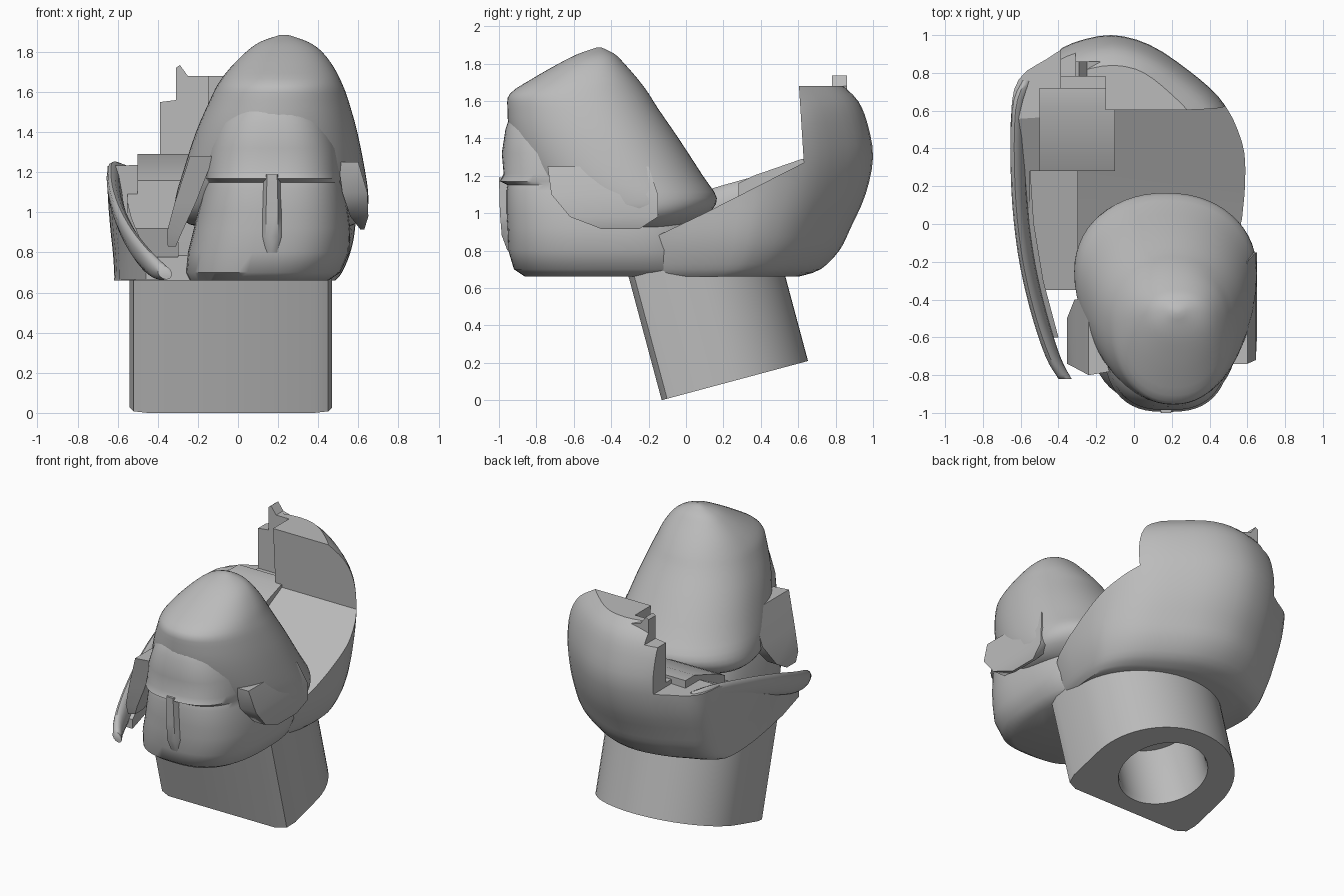
import bpy, bmesh, math
from mathutils import Matrix, Vector

if "Cube" in bpy.data.objects:
    bpy.data.objects.remove(bpy.data.objects["Cube"])

mat = bpy.data.materials.new("clay grey")
mat.diffuse_color = (0.5, 0.5, 0.5, 1)
mat.use_nodes = True
mat.node_tree.nodes["Principled BSDF"].inputs["Base Color"].default_value = mat.diffuse_color


def finish(name, bm, angle=35):
    bmesh.ops.recalc_face_normals(bm, faces=bm.faces)
    me = bpy.data.meshes.new(name)
    bm.to_mesh(me)
    bm.free()
    ob = bpy.data.objects.new(name, me)
    bpy.context.collection.objects.link(ob)
    me.materials.append(mat)
    smooth(ob, angle)
    return ob


def activate(ob):
    bpy.ops.object.select_all(action='DESELECT')
    ob.select_set(True)
    bpy.context.view_layer.objects.active = ob


def smooth(ob, angle=35):
    activate(ob)
    bpy.ops.object.shade_smooth_by_angle(angle=math.radians(angle))


def loft(name, rings, angle=35):
    """Skin a stack of closed rings and cap both ends."""
    bm = bmesh.new()
    vs = [[bm.verts.new(p) for p in r] for r in rings]
    n = len(vs[0])
    for a, b in zip(vs, vs[1:]):
        for i in range(n):
            j = (i + 1) % n
            bm.faces.new((a[i], a[j], b[j], b[i]))
    bm.faces.new(vs[0][::-1])
    bm.faces.new(vs[-1])
    return finish(name, bm, angle)


def oval(z, x0, x1, y0, y1, n=2.2, mid=0.5, count=56):
    """Superellipse ring; mid places its widest point along y."""
    ring, ym = [], y0 + (y1 - y0) * mid
    for i in range(count):
        t = 2 * math.pi * i / count
        c, s = math.cos(t), math.sin(t)
        ry = (y1 - ym) if s > 0 else (ym - y0)
        ring.append(((x0 + x1) / 2 + (x1 - x0) / 2 * math.copysign(abs(c) ** (2 / n), c),
                     ym + ry * math.copysign(abs(s) ** (2 / n), s), z))
    return ring


def spline(rows, steps=4):
    """Catmull-Rom refinement of a table of rows."""
    out = []
    for i in range(len(rows) - 1):
        p0, p1, p2, p3 = (rows[max(i - 1, 0)], rows[i], rows[i + 1],
                          rows[min(i + 2, len(rows) - 1)])
        for k in range(steps):
            t = k / steps
            out.append([0.5 * (2 * b + (c - a) * t + (2 * a - 5 * b + 4 * c - d) * t * t
                               + (3 * b - a - 3 * c + d) * t ** 3)
                        for a, b, c, d in zip(p0, p1, p2, p3)])
    return out + [list(rows[-1])]


def side_prism(name, prof, x0, x1):
    """Extrude a (y, z) profile along x."""
    return loft(name, [[(x, y, z) for y, z in prof] for x in (x0, x1)])


def front_prism(name, prof, y0, y1):
    """Extrude an (x, z) profile along y."""
    return loft(name, [[(x, y, z) for x, z in prof] for y in (y0, y1)])


def cut(ob, cutter):
    m = ob.modifiers.new("cut", 'BOOLEAN')
    m.operation, m.solver, m.object = 'DIFFERENCE', 'EXACT', cutter
    activate(ob)
    bpy.ops.object.modifier_apply(modifier=m.name)
    bpy.data.objects.remove(cutter)
    smooth(ob)


# Tilted stem: flat front, rounded back, round socket underneath
tilt = Matrix.Translation((0, -0.13, 0)) @ Matrix.Rotation(math.radians(15), 4, 'X')
outline = [(-0.45, 0), (0.38, 0), (0.45, 0.03), (0.47, 0.1)]
outline += [(-0.035 + 0.505 * math.cos(t), 0.35 + 0.46 * math.sin(t))
            for t in [math.pi * i / 28 for i in range(29)]]
outline += [(-0.54, 0.1), (-0.52, 0.03)]
stem = loft("stem", [[tilt @ Vector((x, y, z)) for x, y in outline] for z in (0, 0.72)])
socket = loft("socket_cutter", [[tilt @ Vector(p) for p in
              oval(z, -0.035 - r, -0.035 + r, 0.39 - r, 0.39 + r, 2)]
              for z, r in ((-0.05, 0.30), (0.04, 0.28), (0.45, 0.28))])
cut(stem, socket)

# Hull with rounded stern and upright back wall: plan outline scaled per height
plan = spline([(0.40, -0.35), (0.55, -0.1), (0.59, 0.3), (0.55, 0.5), (0.45, 0.67),
               (0.28, 0.82), (0.08, 0.95), (-0.12, 1.0), (-0.32, 0.96), (-0.46, 0.88),
               (-0.61, 0.77), (-0.65, 0.55), (-0.62, 0), (-0.54, -0.35)], 3)
levels = spline([(0.66, 0.82, 0.95, 0.60), (0.70, 0.88, 0.95, 0.72), (0.80, 0.95, 0.96, 0.82),
                 (0.92, 0.99, 0.98, 0.88), (1.10, 1.0, 1.0, 0.96), (1.30, 1.0, 1.0, 1.0),
                 (1.48, 0.98, 1.0, 0.97), (1.60, 0.88, 0.95, 0.92), (1.68, 0.7, 0.9, 0.84)], 3)
hull = loft("hull", [[(x * (sr if x > 0 else sl), y * (sy if y > 0 else 1), z)
                      for x, y in plan] for z, sr, sl, sy in levels])
cut(hull, side_prism("deck_cutter", [(-0.8, 0.55), (-0.36, 0.78), (0.1, 1.0), (0.63, 1.27),
                                     (0.59, 1.9), (-0.8, 1.9)], -1, 1))
cut(hull, front_prism("shoulder_cutter", [(-1, 1.22), (-0.39, 1.24), (-0.39, 1.55),
                                          (-0.31, 1.56), (-0.31, 1.9), (-1, 1.9)], 0.1, 1.2))
cut(hull, side_prism("notch_cutter", [(0.5, 1.27), (0.78, 1.27), (0.78, 1.9), (0.5, 1.9)],
                     -0.7, -0.15))
cut(hull, side_prism("channel_cutter", [(-0.6, 0.72), (0.28, 0.92), (0.28, 1.5), (-0.6, 1.5)],
                     -0.55, -0.30))

# Raised block on the deck and a small spike on the back wall
side_prism("deck_block", [(0.28, 0.9), (0.28, 1.16), (0.36, 1.2), (0.62, 1.29),
                          (0.72, 1.29), (0.72, 0.9)], -0.5, -0.1)
front_prism("wall_spike", [(-0.31, 1.5), (-0.31, 1.72), (-0.29, 1.735), (-0.25, 1.68),
                           (-0.18, 1.66), (-0.18, 1.5)], 0.78, 0.86)

# Long curved side rail sweeping down to the front
path = spline([(-0.56, 0.76, 1.19, 0.05), (-0.61, 0.6, 1.18, 0.07), (-0.61, 0.2, 1.07, 0.08),
               (-0.575, -0.15, 0.95, 0.085), (-0.51, -0.45, 0.83, 0.085),
               (-0.43, -0.7, 0.74, 0.07), (-0.365, -0.82, 0.70, 0.035)], 4)
loft("side_rail", [[(x + 0.035 * math.cos(a) - 0.25 * h * math.sin(a), y,
                     z + h * math.sin(a)) for a in [math.tau * i / 12 for i in range(12)]]
                   for x, y, z, h in path], 50)

# Panel under the rail, running forward from the hull
loft("rail_panel", [[(x, y, 0.665), (x, y, z), (x + 0.06, y, z), (x + 0.06, y, 0.665)]
                    for x, y, z in ((-0.61, 0.3, 1.05), (-0.59, 0, 0.97), (-0.54, -0.3, 0.85),
                                    (-0.46, -0.6, 0.73))])

# Head below the helmet, with brow ledge and chin: z, left, right, front, back
head = [(0.66, -0.24, 0.45, -0.86, 0.1), (0.70, -0.26, 0.51, -0.92, 0.1),
        (0.80, -0.25, 0.555, -0.95, 0.1), (0.92, -0.22, 0.56, -0.955, 0.05),
        (1.00, -0.20, 0.55, -0.96, 0.0), (1.12, -0.17, 0.53, -0.96, -0.1),
        (1.15, -0.16, 0.52, -0.955, -0.1), (1.17, -0.17, 0.52, -0.995, -0.1),
        (1.21, -0.17, 0.52, -0.975, -0.1), (1.32, -0.15, 0.51, -0.985, -0.1),
        (1.45, -0.11, 0.47, -0.965, -0.1), (1.55, -0.03, 0.40, -0.93, -0.2),
        (1.62, 0.09, 0.30, -0.87, -0.3)]
loft("head", [oval(z, a, b, c, d, 2.7) for z, a, b, c, d in head], 40)

# Nose ridge
loft("nose", [[(0.17 - w, -0.93, z), (0.17 - w * 0.5, y, z), (0.17 + w * 0.5, y, z),
               (0.17 + w, -0.93, z)]
              for z, w, y in ((0.80, 0.04, -0.955), (0.88, 0.06, -0.985),
                              (1.0, 0.06, -0.995), (1.19, 0.05, -1.0))], 60)

# Tall helmet dome: z, left, right, front, back
dome = [(0.915, -0.12, 0.50, -0.50, -0.05), (0.94, -0.24, 0.58, -0.60, 0.02),
        (1.0, -0.31, 0.64, -0.70, 0.12), (1.08, -0.31, 0.65, -0.79, 0.165),
        (1.2, -0.275, 0.635, -0.88, 0.09), (1.4, -0.21, 0.595, -0.94, -0.04),
        (1.56, -0.14, 0.55, -0.955, -0.15), (1.64, -0.10, 0.52, -0.94, -0.20),
        (1.72, -0.04, 0.48, -0.82, -0.26), (1.80, 0.04, 0.42, -0.68, -0.33),
        (1.85, 0.11, 0.35, -0.58, -0.38), (1.885, 0.21, 0.25, -0.48, -0.45)]
loft("helmet", [oval(z, a, b, c, d, 2.15, 0.55) for z, a, b, c, d in spline(dome, 3)], 45)

# Helmet cheek flaps: outer tips hanging beside the face
loft("left_flap", [[(x0, y0, z), (x1, y0 + 0.02, z), (x1, y1, z), (x0, y1, z)]
                   for z, x0, x1, y0, y1 in ((0.83, -0.35, -0.31, -0.72, -0.62),
                                             (0.90, -0.355, -0.28, -0.74, -0.50),
                                             (1.05, -0.315, -0.21, -0.76, -0.40),
                                             (1.28, -0.24, -0.12, -0.80, -0.40))], 60)
loft("right_flap", [[(x0, y0, z), (x1, y0, z), (x1, y1, z), (x0, y1, z)]
                    for z, x0, x1, y0, y1 in ((0.915, 0.61, 0.63, -0.45, -0.25),
                                              (0.98, 0.56, 0.65, -0.62, -0.15),
                                              (1.10, 0.52, 0.645, -0.72, -0.15),
                                              (1.25, 0.50, 0.60, -0.74, -0.20))], 60)
